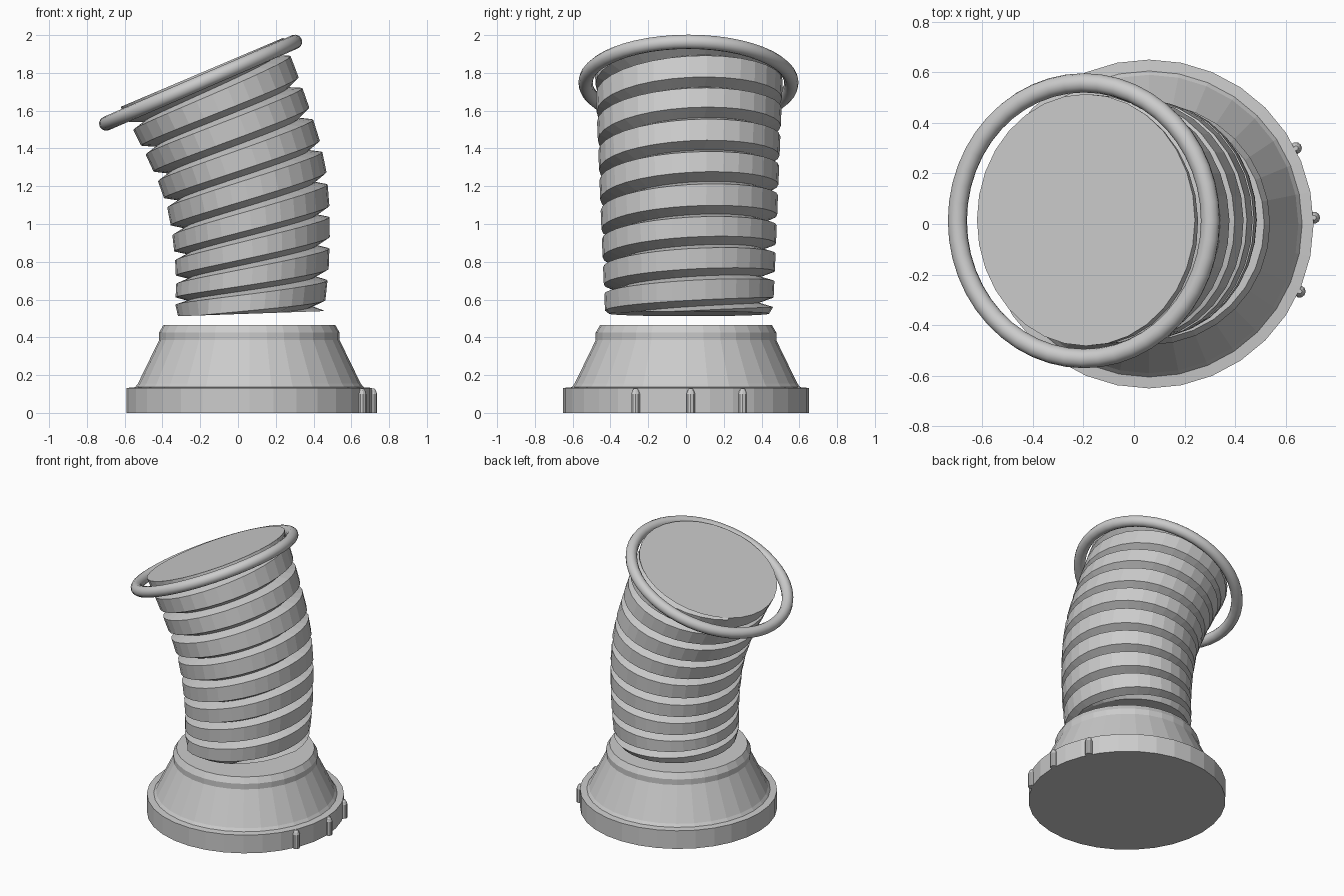
import bpy, bmesh
from math import sin, cos, pi, radians
from mathutils import Matrix, Vector

cube = bpy.data.objects.get("Cube")
if cube:
    bpy.data.objects.remove(cube, do_unlink=True)

grey = bpy.data.materials.new("plain grey")
grey.use_nodes = True
grey.diffuse_color = (0.6, 0.6, 0.6, 1)
grey.node_tree.nodes["Principled BSDF"].inputs["Base Color"].default_value = (0.6, 0.6, 0.6, 1)

SIDES = 32


def finish(bm, name):
    """Turn a bmesh into a named grey object."""
    bmesh.ops.recalc_face_normals(bm, faces=bm.faces)
    mesh = bpy.data.meshes.new(name)
    bm.to_mesh(mesh)
    bm.free()
    mesh.materials.append(grey)
    obj = bpy.data.objects.new(name, mesh)
    bpy.context.collection.objects.link(obj)
    return obj


def cap(bm):
    bmesh.ops.holes_fill(bm, edges=[e for e in bm.edges if e.is_boundary], sides=0)


def lathe(name, profile, centre, sides):
    """Revolve (radius, height) points and close both ends."""
    bm = bmesh.new()
    rings = [[bm.verts.new((centre[0] + r * cos(2 * pi * i / sides),
                            centre[1] + r * sin(2 * pi * i / sides), z))
              for i in range(sides)] for r, z in profile]
    for low, high in zip(rings, rings[1:]):
        for i in range(sides):
            j = (i + 1) % sides
            bm.faces.new((low[i], low[j], high[j], high[i]))
    cap(bm)
    return finish(bm, name)


# Flared base with a short collar
lathe("base", [(0.65, 0), (0.65, 0.132), (0.605, 0.136), (0.59, 0.155),
               (0.478, 0.385), (0.478, 0.425), (0.455, 0.465)], (0.06, 0), SIDES)

# Small domed pegs on the rim
for n, spot in enumerate([(0.64, 0.30), (0.712, 0.025), (0.655, -0.267)]):
    lathe(f"rim_peg_{n + 1}", [(0.024, 0), (0.024, 0.1), (0.018, 0.118), (0.009, 0.13)], spot, 10)

# Leaning spine of the bellows: turn, x, z, tilt in degrees
SPINE = [(-0.45, 0.06, 0.525, 2), (0, 0.066, 0.587, 3), (1, 0.077, 0.725, 7),
         (2, 0.077, 0.872, 10), (3, 0.069, 1.02, 12), (4, 0.048, 1.183, 14),
         (5, 0.005, 1.336, 15.5), (6, -0.056, 1.495, 17.5),
         (7, -0.117, 1.64, 19), (8.1, -0.19, 1.803, 23)]
START, END = SPINE[0][0], SPINE[-1][0]


def spine_at(t):
    for a, b in zip(SPINE, SPINE[1:]):
        if t <= b[0]:
            break
    k = (t - a[0]) / (b[0] - a[0])
    return [p + (q - p) * k for p, q in zip(a, b)]


def bellows_point(turn, angle, inset):
    t = min(max(turn, START), END)
    if t != turn:
        inset = 0.02 if t == START else 0
    _, x, z, tilt = spine_at(t)
    tilt = radians(tilt)
    k = (t - START) / (END - START)
    r = 0.444 + 0.054 * k - inset
    across = r * cos(angle) * (0.89 + 0.05 * k)
    return (x + across * cos(tilt), 0.016 + r * sin(angle), z + across * sin(tilt))


# Helical bellows: ridge wall and V groove swept around the spine
LEVELS = [(-0.33, 0), (0.31, 0), (0.47, 0.075)]
bm = bmesh.new()
steps = range(-2 * SIDES, 11 * SIDES)
strips = [[bm.verts.new(bellows_point(s / SIDES + off + 0.25, 2 * pi * s / SIDES, inset))
           for s in steps] for off, inset in LEVELS]
for s in range(len(steps) - SIDES - 1):
    for l in range(len(LEVELS)):
        low = strips[l]
        last = l == len(LEVELS) - 1
        high, d = (strips[0], SIDES) if last else (strips[l + 1], 0)
        bm.faces.new((low[s], low[s + 1], high[s + 1 + d], high[s + d]))
bmesh.ops.remove_doubles(bm, verts=bm.verts, dist=0.0005)
bmesh.ops.delete(bm, geom=[v for v in bm.verts if not v.link_faces], context='VERTS')
cap(bm)
finish(bm, "bellows")

# Round hoop around the tilted top
bm = bmesh.new()
ROUND, TUBE = 48, 12
place = Matrix.Translation((-0.198, 0.013, 1.748)) @ Matrix.Rotation(radians(-23.4), 4, 'Y')
hoop = []
for i in range(ROUND):
    a = 2 * pi * i / ROUND
    ring = []
    for j in range(TUBE):
        b = 2 * pi * j / TUBE
        r = 0.545 + 0.038 * cos(b)
        ring.append(bm.verts.new(place @ Vector((r * cos(a), r * sin(a), 0.038 * sin(b)))))
    hoop.append(ring)
for i in range(ROUND):
    for j in range(TUBE):
        n, m = (i + 1) % ROUND, (j + 1) % TUBE
        bm.faces.new((hoop[i][j], hoop[n][j], hoop[n][m], hoop[i][m]))
obj = finish(bm, "top_hoop")
bpy.ops.object.select_all(action='DESELECT')
obj.select_set(True)
bpy.context.view_layer.objects.active = obj
bpy.ops.object.shade_smooth_by_angle(angle=radians(40))
